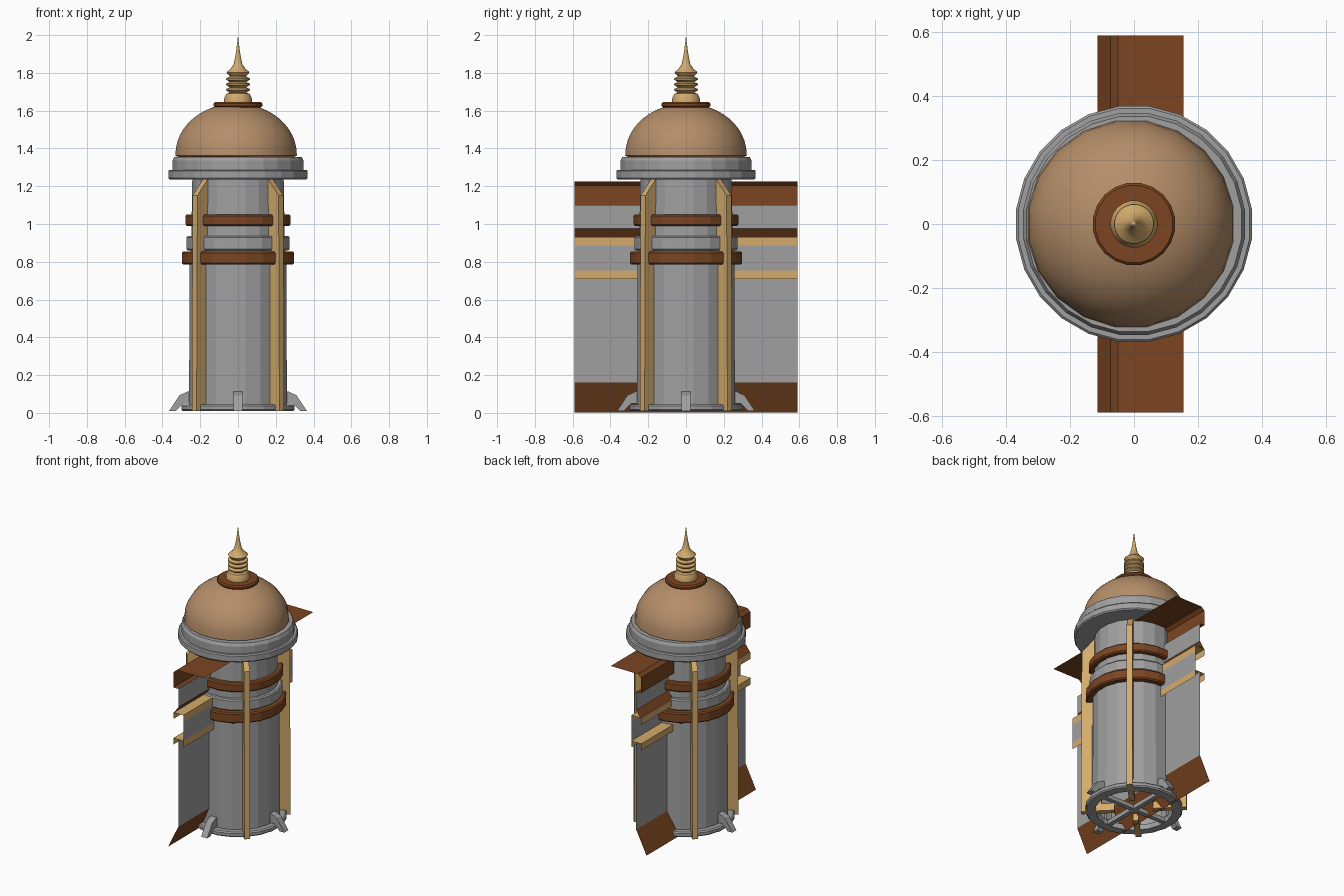
import bpy, bmesh, math

if "Cube" in bpy.data.objects:
    bpy.data.objects.remove(bpy.data.objects["Cube"])


def mat(name, rgb):
    m = bpy.data.materials.new(name)
    m.diffuse_color = (*rgb, 1)
    m.use_nodes = True
    m.node_tree.nodes["Principled BSDF"].inputs["Base Color"].default_value = m.diffuse_color
    return m


GRAY = mat("stone gray", (0.35, 0.35, 0.35))
GOLD = mat("pale gold", (0.66, 0.41, 0.15))
BROWN = mat("rust brown", (0.2, 0.06, 0.015))
TAN = mat("dome tan", (0.46, 0.27, 0.14))


def finish(bm, name, mats, smooth=False, normals=True):
    if normals:
        bmesh.ops.recalc_face_normals(bm, faces=bm.faces)
    me = bpy.data.meshes.new(name)
    bm.to_mesh(me)
    bm.free()
    for m in mats:
        me.materials.append(m)
    if smooth:
        for p in me.polygons:
            p.use_smooth = True
        me.set_sharp_from_angle(angle=math.radians(35))
    ob = bpy.data.objects.new(name, me)
    bpy.context.collection.objects.link(ob)
    return ob


def revolve(name, prof, m, n=20, smooth=False, x=0.0, closed=False):
    """Spin (radius, height) points around z."""
    bm = bmesh.new()
    rows = []
    for r, z in prof:
        if r < 1e-5:
            rows.append([bm.verts.new((x, 0, z))] * n)
        else:
            rows.append([bm.verts.new((x + r * math.cos(math.tau * (i + 0.5) / n),
                                       r * math.sin(math.tau * (i + 0.5) / n), z)) for i in range(n)])
    pairs = list(zip(rows, rows[1:])) + ([(rows[-1], rows[0])] if closed else [])
    for a, b in pairs:
        for i in range(n):
            j = (i + 1) % n
            bm.faces.new(list(dict.fromkeys((a[i], a[j], b[j], b[i]))))
    return finish(bm, name, [m], smooth)


def band(name, r, z0, z1, m, inner=0.2, c=0.008, n=20):
    """Closed ring with chamfered outer edges."""
    return revolve(name, [(inner, z0), (r - c, z0), (r, z0 + c), (r, z1 - c), (r - c, z1), (inner, z1)],
                   m, n, closed=True)


def plate(name, prof, width, angle, m):
    """Flat radial plate: (radius, height) outline with a width, turned around z."""
    bm = bmesh.new()
    c, s = math.cos(angle), math.sin(angle)
    sides = [[bm.verts.new((r * c - w * s, r * s + w * c, z)) for r, z in prof] for w in (-width / 2, width / 2)]
    for side in sides:
        bm.faces.new(side)
    k = len(prof)
    for i in range(k):
        j = (i + 1) % k
        bm.faces.new((sides[0][i], sides[0][j], sides[1][j], sides[1][i]))
    return finish(bm, name, [m])


def sheet(name, prof, m, y=0.59):
    """Thin sheet running along y from an (x, z) path."""
    bm = bmesh.new()
    a = [bm.verts.new((px, -y, pz)) for px, pz in prof]
    b = [bm.verts.new((px, y, pz)) for px, pz in prof]
    for i in range(len(prof) - 1):
        bm.faces.new((a[i], a[i + 1], b[i + 1], b[i]))
    return finish(bm, name, [m], normals=False)


# tower shaft, open at the bottom
revolve("shaft", [(0.262, 0.01), (0.26, 0.79), (0.25, 0.94), (0.245, 1.24)], GRAY)
band("base_ring", 0.303, 0.01, 0.045, GRAY, inner=0.24)
band("lower_brown_band", 0.3, 0.785, 0.855, BROWN)
band("gray_collar", 0.277, 0.86, 0.937, GRAY)
band("upper_brown_band", 0.282, 0.99, 1.05, BROWN)

# cornice and dome
revolve("cornice", [(0, 1.235), (0.365, 1.235), (0.372, 1.243), (0.372, 1.28), (0.365, 1.287),
                    (0.35, 1.287), (0.35, 1.335), (0.34, 1.355), (0, 1.355)], GRAY, 24)
dome = [(0.31, 1.355), (0.326, 1.362)]
dome += [(0.325 * math.cos(t), 1.37 + 0.268 * math.sin(t)) for t in (math.pi / 2 * k / 12 for k in range(1, 12))]
revolve("dome", dome + [(0, 1.638)], TAN, 20, True, x=-0.01)
band("dome_cap_ring", 0.13, 1.618, 1.645, BROWN, inner=0.04)

# ringed finial with a spike
fin = [(0, 1.64), (0.074, 1.64), (0.074, 1.665), (0.062, 1.69), (0.045, 1.695)]
for k in range(3):
    z = 1.70 + 0.028 * k
    fin += [(0.05, z), (0.063, z + 0.007), (0.063, z + 0.015), (0.045, z + 0.023)]
fin += [(0.045, 1.783), (0.062, 1.803), (0.04, 1.822), (0.024, 1.845), (0.015, 1.885), (0.008, 1.93), (0, 2.0)]
revolve("finial", fin, GOLD, 20, True)

# four gold ribs on the diagonals, four gray feet on the axes
rib = [(0.12, 0.01), (0.328, 0.01), (0.322, 1.15), (0.245, 1.237), (0.2, 1.237), (0.2, 0.06), (0.12, 0.06)]
foot = [(0.24, 0.05), (0.29, 0.05), (0.33, 0.01), (0.365, 0.01), (0.31, 0.093), (0.27, 0.112), (0.24, 0.112)]
for k in range(4):
    a = math.pi / 2 * k
    plate(f"gold_rib_{k + 1}", rib, 0.036, a + math.pi / 4, GOLD)
    plate(f"foot_{k + 1}", foot, 0.045, a, GRAY)
for k in range(2):
    plate(f"floor_beam_{k + 1}", [(-0.26, 0.012), (0.26, 0.012), (0.26, 0.04), (-0.26, 0.04)],
          0.03, math.pi / 2 * k, GRAY)

# wall running through the tower, made of thin sheets
sheet("wall_skirt", [(-0.115, 0.003), (-0.037, 0.16)], BROWN)
sheet("wall_lower", [(-0.037, 0.16), (-0.037, 0.755)], GRAY)
sheet("lower_ledge", [(-0.075, 0.71), (-0.075, 0.755), (0, 0.755), (0, 0.71)], GOLD)
sheet("wall_middle", [(0, 0.755), (0, 0.885)], GRAY)
sheet("upper_ledge", [(-0.075, 0.885), (-0.075, 0.93), (0, 0.93), (0, 0.885)], GOLD)
sheet("ledge_flashing", [(-0.07, 0.93), (-0.037, 0.975)], BROWN)
sheet("wall_upper", [(-0.037, 0.975), (-0.037, 1.1)], GRAY)
sheet("wall_roof", [(-0.037, 1.1), (-0.073, 1.1), (-0.073, 1.205), (-0.05, 1.225), (0.155, 1.225)], BROWN)
